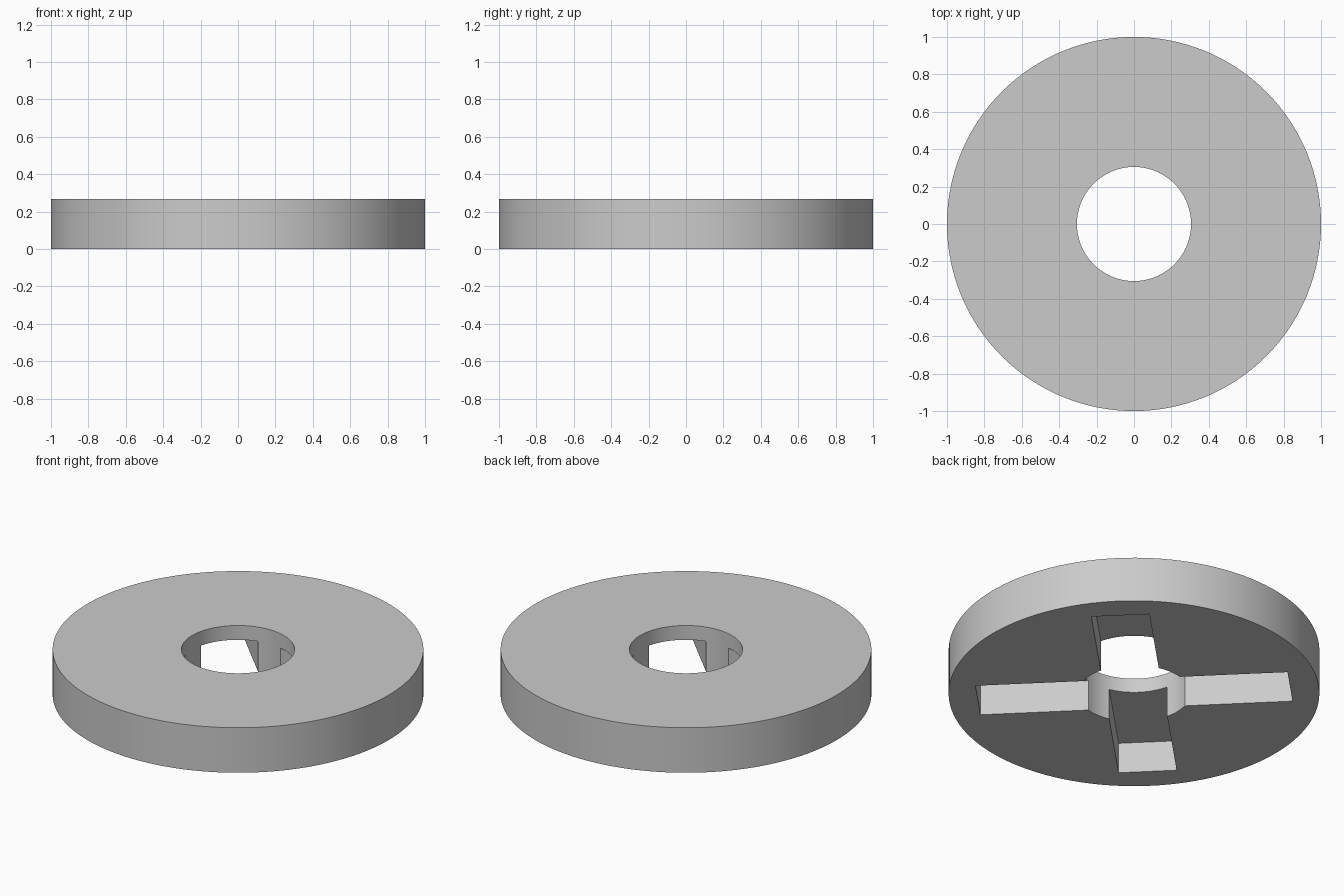
import bpy
import bmesh
from math import radians
from mathutils import Matrix

HEIGHT = 0.268
OUTER, HOLE = 1.0, 0.305
SLOT_LENGTH, SLOT_WIDTH, SLOT_TOP = 1.69, 0.314, 0.183
SEGMENTS = 128

cube = bpy.data.objects.get("Cube")
if cube:
    bpy.data.objects.remove(cube, do_unlink=True)

# Single plain grey
grey = bpy.data.materials.new("plain_grey")
grey.use_nodes = True
colour = (0.6, 0.6, 0.6, 1)
grey.diffuse_color = colour
grey.node_tree.nodes["Principled BSDF"].inputs["Base Color"].default_value = colour


def make_object(name, bm):
    bmesh.ops.recalc_face_normals(bm, faces=bm.faces)
    mesh = bpy.data.meshes.new(name)
    bm.to_mesh(mesh)
    bm.free()
    mesh.materials.append(grey)
    obj = bpy.data.objects.new(name, mesh)
    bpy.context.collection.objects.link(obj)
    return obj


# Disc with a round centre hole, spun from a rectangular section
bm = bmesh.new()
section = [(HOLE, 0), (OUTER, 0), (OUTER, HEIGHT), (HOLE, HEIGHT)]
verts = [bm.verts.new((r, 0, z)) for r, z in section]
edges = [bm.edges.new((verts[i], verts[i - 1])) for i in range(len(verts))]
bmesh.ops.spin(bm, geom=verts + edges, cent=(0, 0, 0), axis=(0, 0, 1),
               angle=radians(360), steps=SEGMENTS, use_merge=True)
bmesh.ops.remove_doubles(bm, verts=bm.verts, dist=0.0001)
disc = make_object("slotted_disc", bm)

# Crossed slots cut into the underside, on the diagonals
cutters = []
for angle in (45, 135):
    bm = bmesh.new()
    bmesh.ops.create_cube(bm, size=1, matrix=(
        Matrix.Rotation(radians(angle), 4, "Z")
        @ Matrix.Diagonal((SLOT_LENGTH, SLOT_WIDTH, SLOT_TOP * 2, 1))))
    cutter = make_object("slot_cutter", bm)
    cutter.hide_render = True
    cutters.append(cutter)
    cut = disc.modifiers.new("slot", "BOOLEAN")
    cut.operation = "DIFFERENCE"
    cut.solver = "EXACT"
    cut.object = cutter

bpy.ops.object.select_all(action="DESELECT")
disc.select_set(True)
bpy.context.view_layer.objects.active = disc
for name in [m.name for m in disc.modifiers]:
    bpy.ops.object.modifier_apply(modifier=name)
for cutter in cutters:
    bpy.data.objects.remove(cutter, do_unlink=True)

# Smooth round walls, crisp rims
bpy.ops.object.shade_smooth_by_angle(angle=radians(30))
